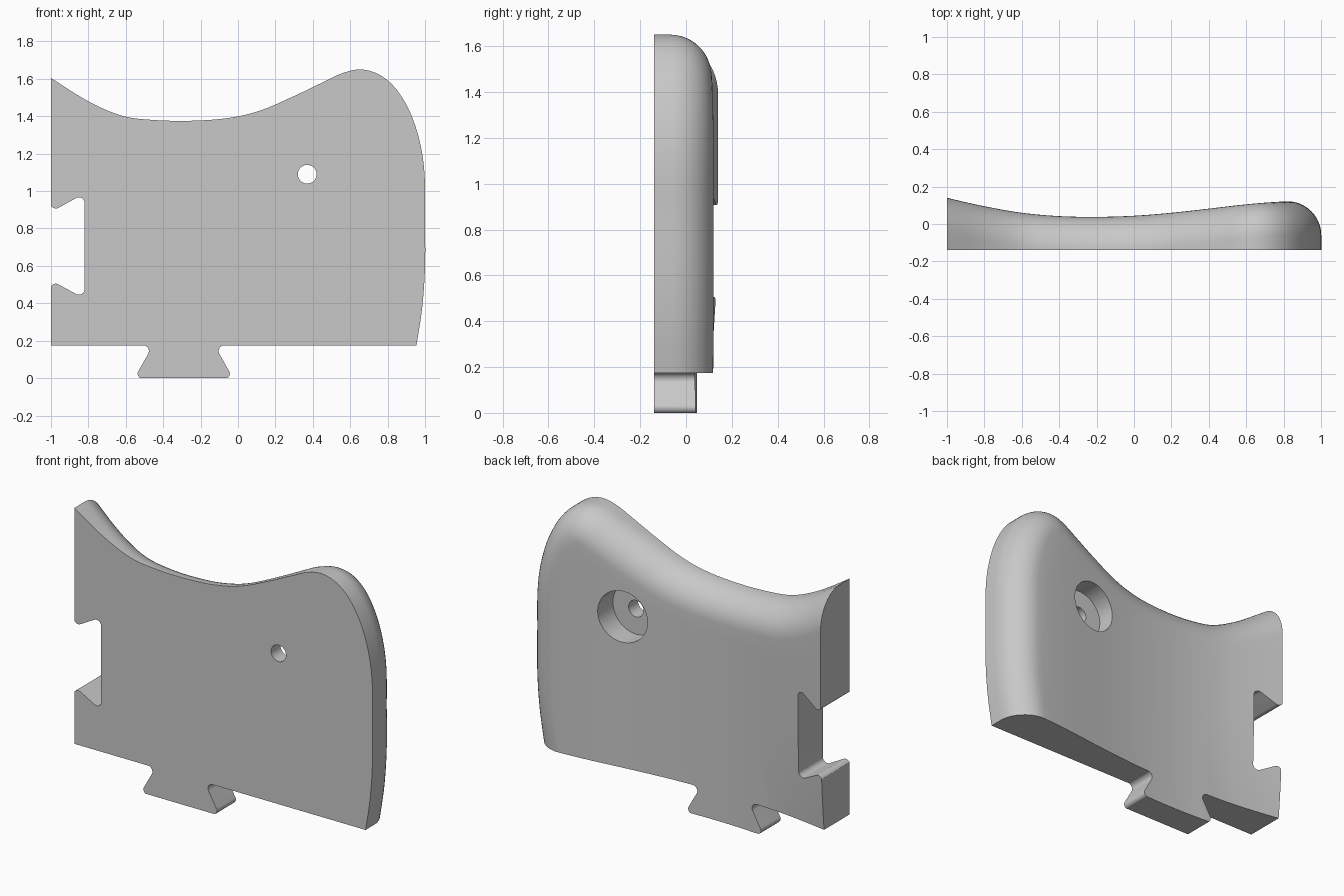
import bpy
import bmesh
from math import pi, sin, cos, tan
from mathutils import Vector

cube = bpy.data.objects.get("Cube")
if cube:
    bpy.data.objects.remove(cube, do_unlink=True)

FRONT = -0.14      # flat front plane
ROUND = 0.18       # radius of the rounded back edge
BASE = -0.2        # surface is built past the base, then trimmed

grey = bpy.data.materials.new("plain_grey")
grey.use_nodes = True
grey.diffuse_color = (0.58, 0.58, 0.58, 1)
grey.node_tree.nodes["Principled BSDF"].inputs["Base Color"].default_value = grey.diffuse_color


def catmull(a, b, c, d, t):
    return 0.5 * (2 * b + (c - a) * t + (2 * a - 5 * b + 4 * c - d) * t ** 2
                  + (3 * b - a - 3 * c + d) * t ** 3)


# Depth of the back face at even steps across the width
DEPTHS = [.31, .25, .19, .14, .095, .06, .042, .038, .044, .06, .082, .105, .12, .12, .12, .12]


def back_depth(x, z):
    s = min(max((x + 1.6) / 0.2, 1), len(DEPTHS) - 2.001)
    i = int(s)
    y = catmull(*DEPTHS[i - 1:i + 3], s - i)
    side = min(max((-0.5 - x) / 0.5, 0), 1)
    low = max(0.9 - z, 0) / 0.73
    return y - 0.035 * side * low ** 2


# Top and side outline, running past both trimmed ends
KNOTS = [Vector(p) for p in (
    (-1.4, 1.85), (-1.2, 1.73), (-1.01, 1.611), (-.8, 1.48), (-.62, 1.403), (-.45, 1.38),
    (-.25, 1.376), (-.05, 1.391), (.12, 1.431), (.3, 1.508), (.45, 1.58), (.56, 1.631),
    (.66, 1.65), (.76, 1.62), (.85, 1.54), (.925, 1.41), (.975, 1.25), (.998, 1.08),
    (1, .85), (1, .6), (.985, .38), (.953, .17), (.92, -.02), (.885, -.2), (.85, -.4))]
outline = []
for i in range(1, len(KNOTS) - 2):
    outline += [catmull(*KNOTS[i - 1:i + 3], k / 6) for k in range(6)]
outline.append(KNOTS[-2])


def offset_row(d):
    # Wide tangent windows keep the inner rows from folding at the peak
    row = []
    for i, p in enumerate(outline):
        t = (outline[min(i + 4, len(outline) - 1)] - outline[max(i - 4, 0)]).normalized()
        row.append(p + Vector((t.y, -t.x)) * d)
    return row


def build_body():
    bm = bmesh.new()
    rows = []
    # Rounded edge
    steps = 12
    for k in range(steps + 1):
        a = pi / 2 * k / steps
        pts = offset_row(ROUND * (1 - cos(a)))
        rows.append([(p.x, max(back_depth(p.x, p.y) - ROUND * (1 - sin(a)), FRONT + 0.004), p.y)
                     for p in pts])
    # Curved back, from the rounded edge down to the base
    inner = offset_row(ROUND)
    left, right = inner[0].x, inner[-1].x
    lengths = [0]
    for a, b in zip(inner, inner[1:]):
        lengths.append(lengths[-1] + (b - a).length)
    for k in range(1, 17):
        row = []
        for p, s in zip(inner, lengths):
            foot = Vector((left + (right - left) * s / lengths[-1], BASE - 0.02))
            q = p.lerp(foot, k / 16)
            row.append((q.x, back_depth(q.x, q.y), q.y))
        rows.append(row)
    grid = [[bm.verts.new(c) for c in row] for row in rows]
    for r0, r1 in zip(grid, grid[1:]):
        for i in range(len(r0) - 1):
            bm.faces.new((r0[i], r0[i + 1], r1[i + 1], r1[i]))
    # Trim the straight left side and the base
    for co, no in (((-1, 0, 0), (-1, 0, 0)), ((0, 0, 0), (0, 0, -1))):
        bmesh.ops.bisect_plane(bm, geom=bm.verts[:] + bm.edges[:] + bm.faces[:], dist=0.00001,
                               plane_co=co, plane_no=no, clear_outer=True)
    # Walls to the flat front, and the front itself
    rim = [e for e in bm.edges if e.is_boundary]
    new = bmesh.ops.extrude_edge_only(bm, edges=rim)["geom"]
    for v in new:
        if isinstance(v, bmesh.types.BMVert):
            v.co.y = FRONT
    loop = [e for e in new if isinstance(e, bmesh.types.BMEdge) and e.is_boundary]
    bmesh.ops.edgeloop_fill(bm, edges=loop)
    return make_object(bm, "rounded_plate")


def make_object(bm, name):
    bmesh.ops.recalc_face_normals(bm, faces=bm.faces[:])
    mesh = bpy.data.meshes.new(name)
    bm.to_mesh(mesh)
    bm.free()
    mesh.materials.append(grey)
    ob = bpy.data.objects.new(name, mesh)
    bpy.context.collection.objects.link(ob)
    return ob


def rounded(points):
    """Polygon of (x, z, radius) corners turned into a smooth-cornered one."""
    out = []
    for i, (x, z, r) in enumerate(points):
        p = Vector((x, z))
        if not r:
            out.append(p)
            continue
        u = (Vector(points[i - 1][:2]) - p).normalized()
        v = (Vector(points[(i + 1) % len(points)][:2]) - p).normalized()
        half = u.angle(v) / 2
        centre = p + (u + v).normalized() * r / sin(half)
        start, end = p + u * r / tan(half) - centre, p + v * r / tan(half) - centre
        out += [centre + start.lerp(end, k / 8).normalized() * r for k in range(9)]
    return out


def prism(name, points, y0, y1):
    bm = bmesh.new()
    face = bm.faces.new([bm.verts.new((p.x, y0, p.y)) for p in points])
    top = bmesh.ops.extrude_face_region(bm, geom=[face])["geom"]
    for v in top:
        if isinstance(v, bmesh.types.BMVert):
            v.co.y = y1
    return make_object(bm, name)


def circle(x, z, r, n=48):
    return [Vector((x + r * cos(2 * pi * k / n), z + r * sin(2 * pi * k / n))) for k in range(n)]


body = build_body()

# Dovetail slot in the left side, screw hole and its wide recess
slot = [(-1.1, 1, 0), (-1.01, 1, 0), (-1, .888, .03), (-.82, .988, .03),
        (-.82, .425, .03), (-1, .523, .03), (-1.01, .42, 0), (-1.1, .42, 0)]
# Space beside the dovetail tab, mirrored about the tab
beside = [(-1.2, -.1, 0), (-1.2, .175, 0), (-.455, .175, .03), (-.553, .001, .025),
          (-.45, -.006, 0), (-.45, -.1, 0)]
mirrored = [(-.58 - x, z, r) for x, z, r in beside]
mirrored[0], mirrored[1] = (1.2, -.1, 0), (1.2, .175, 0)
cutters = [
    prism("slot_cutter", rounded(slot), -1, 1),
    prism("tab_cutter_right", rounded(beside), -1, 1),
    prism("tab_cutter_left", rounded(mirrored), -1, 1),
    prism("recess_cutter", circle(.37, 1.09, .155), -.05, 1),
    prism("hole_cutter", circle(.37, 1.09, .05), -1, 1),
]

bpy.ops.object.select_all(action='DESELECT')
bpy.context.view_layer.objects.active = body
body.select_set(True)
for c in cutters:
    c.hide_render = True
    mod = body.modifiers.new(c.name, 'BOOLEAN')
    mod.operation, mod.solver, mod.object = 'DIFFERENCE', 'EXACT', c
    bpy.ops.object.modifier_apply(modifier=mod.name)
    bpy.data.objects.remove(c, do_unlink=True)
bpy.ops.object.shade_smooth_by_angle(angle=pi / 6)
